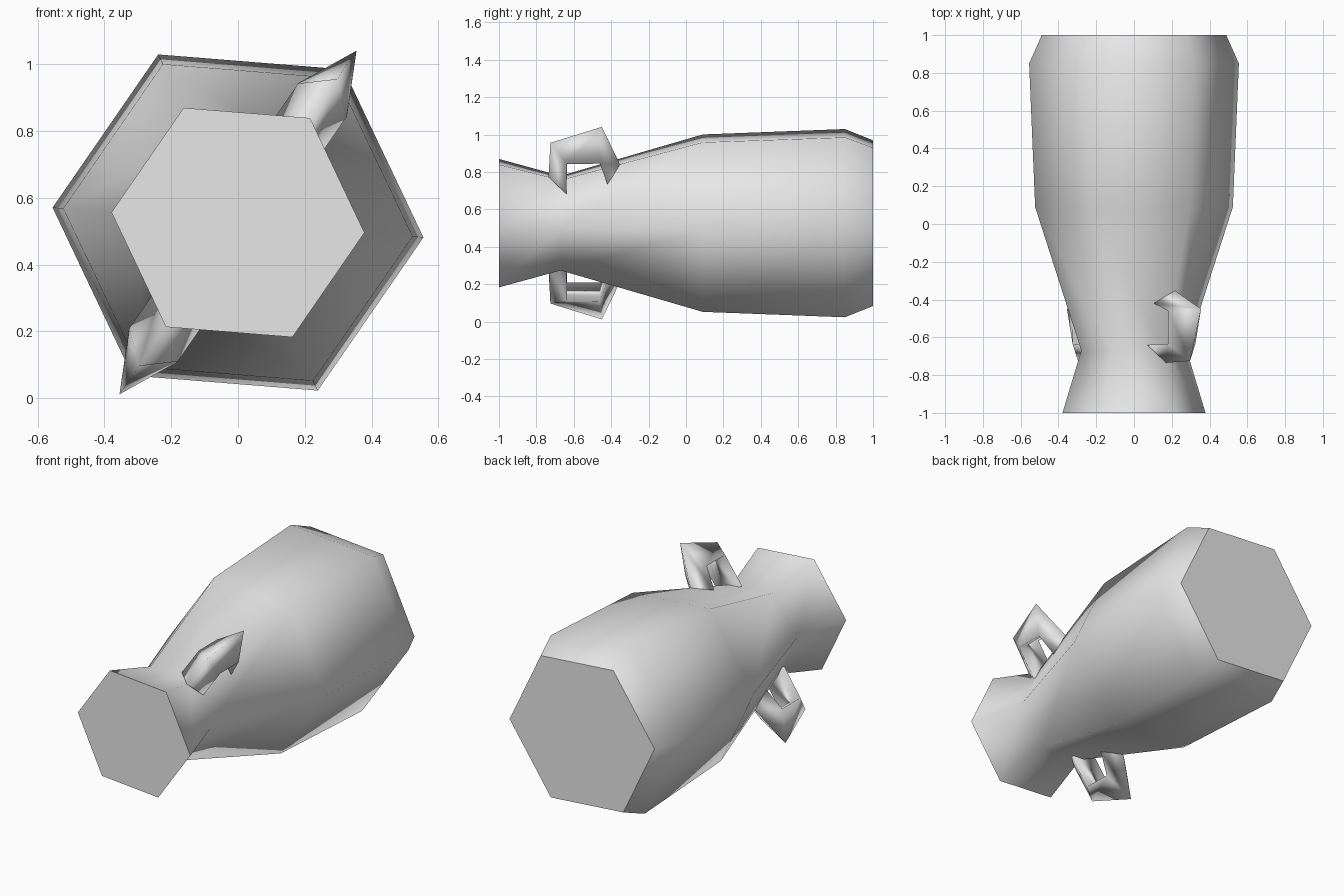
import bpy
import bmesh
from math import cos, sin, radians
from mathutils import Vector

cube = bpy.data.objects.get("Cube")
if cube:
    bpy.data.objects.remove(cube, do_unlink=True)

clay = bpy.data.materials.new("plain grey clay")
clay.use_nodes = True
GREY = (0.8, 0.8, 0.8, 1)
clay.diffuse_color = GREY
clay.node_tree.nodes["Principled BSDF"].inputs["Base Color"].default_value = GREY

CENTRE_Z = 0.526
TURN = -4.6  # roll of the hexagon about the long axis, in degrees


def polar_point(angle, radius, y, side=0.0):
    """Point at a radius from the long axis, shifted sideways by side."""
    a = radians(angle)
    return Vector((radius * cos(a) - side * sin(a), y,
                   CENTRE_Z + radius * sin(a) + side * cos(a)))


def loft(name, rings):
    """Skin a row of rings; smooth sides, flat sharp-edged caps."""
    bm = bmesh.new()
    rows = [[bm.verts.new(p) for p in ring] for ring in rings]
    for lower, upper in zip(rows, rows[1:]):
        count = len(lower)
        for i in range(count):
            j = (i + 1) % count
            bm.faces.new((lower[i], lower[j], upper[j], upper[i])).smooth = True
    for row in (rows[0], rows[-1]):
        cap = bm.faces.new(row)
        for edge in cap.edges:
            edge.smooth = False
    bmesh.ops.recalc_face_normals(bm, faces=bm.faces)
    mesh = bpy.data.meshes.new(name)
    bm.to_mesh(mesh)
    bm.free()
    mesh.materials.append(clay)
    obj = bpy.data.objects.new(name, mesh)
    bpy.context.collection.objects.link(obj)
    return obj


# Vase body lying along y: (y, radius) from mouth to foot
profile = [(-1, 0.38), (-0.67, 0.28), (0.09, 0.525), (0.85, 0.557), (1, 0.49)]
loft("vase_body", [[polar_point(TURN + 60 * k, r, y) for k in range(6)]
                   for y, r in profile])

# Handles with a triangular section: (ridge y, ridge radius, inner y, inner radius)
stations = [(-0.735, 0.30, -0.64, 0.25), (-0.725, 0.522, -0.635, 0.445),
            (-0.45, 0.625, -0.46, 0.447), (-0.352, 0.38, -0.42, 0.312)]
HALF_WIDTH = 0.088
for name, angle in (("upper_handle", TURN + 60), ("lower_handle", TURN + 240)):
    loft(name, [[polar_point(angle, ridge_r, ridge_y),
                 polar_point(angle, inner_r, inner_y, HALF_WIDTH),
                 polar_point(angle, inner_r, inner_y, -HALF_WIDTH)]
                for ridge_y, ridge_r, inner_y, inner_r in stations])
